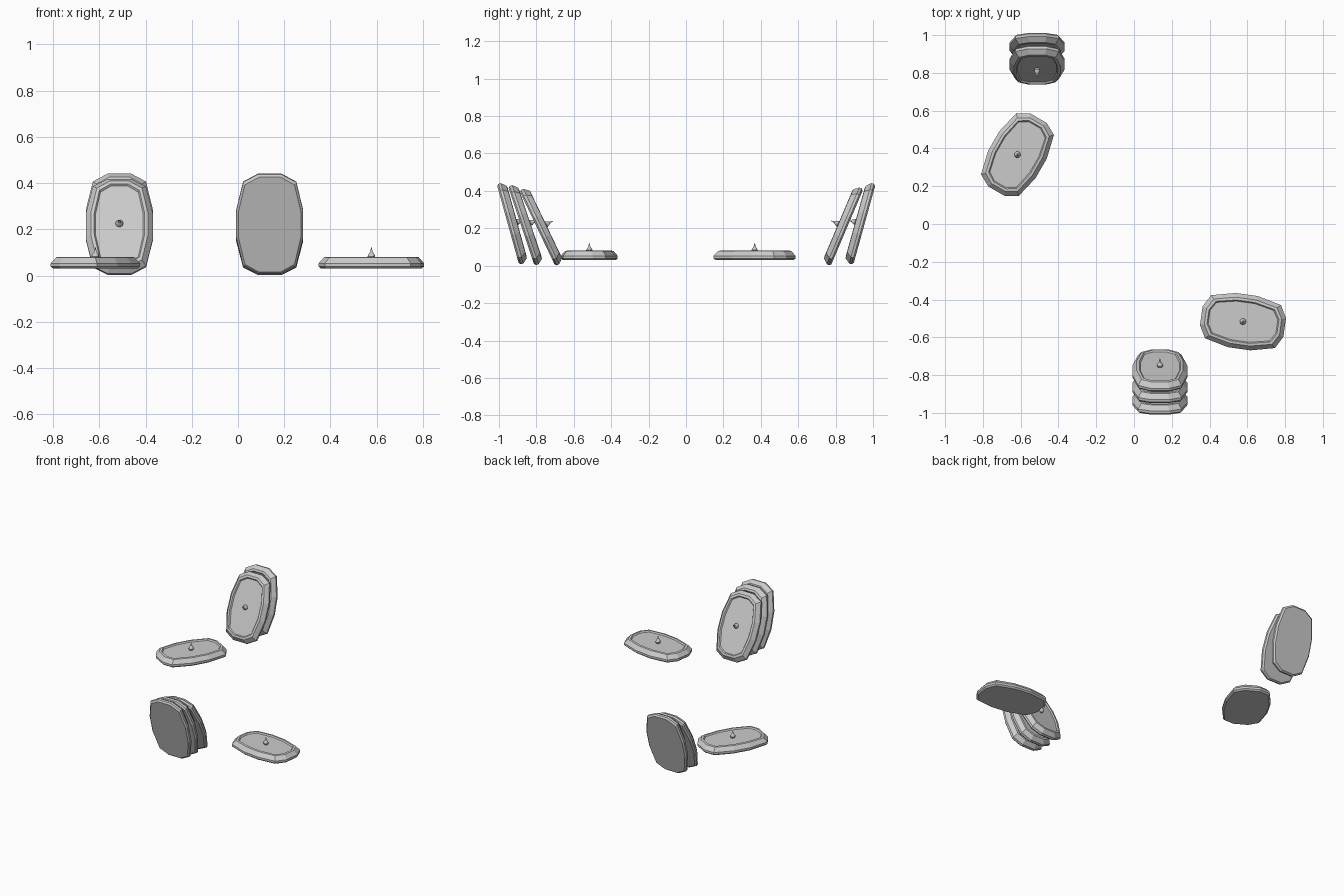
import bpy, bmesh
from math import radians, cos, sin, pi
from mathutils import Matrix

if "Cube" in bpy.data.objects:
    bpy.data.objects.remove(bpy.data.objects["Cube"])

# quarter outline of the shield: x = half width, y = half length
QUARTER = [(0.145, 0.06), (0.115, 0.187), (0.05, 0.223)]
OUTLINE = (QUARTER + [(-x, y) for x, y in reversed(QUARTER)]
           + [(-x, -y) for x, y in QUARTER]
           + [(x, -y) for x, y in reversed(QUARTER)])
# (inset, height) layers: back, edge, bevel, rim, recessed panel
LAYERS = [(0.010, -0.025), (0.0, -0.016), (0.0, -0.002),
          (0.022, 0.024), (0.036, 0.026), (0.042, 0.018)]
# (radius, height) of the centre spike
SPIKE = [(0.012, 0.016), (0.017, 0.028), (0.013, 0.037), (0.006, 0.047)]
SPIKE_TIP = 0.07


def loft(bm, rings):
    for a, b in zip(rings, rings[1:]):
        n = len(a)
        for i in range(n):
            j = (i + 1) % n
            bm.faces.new((a[i], a[j], b[j], b[i]))


def shield_mesh():
    bm = bmesh.new()
    # body
    rings = [[bm.verts.new((x * (1 - d / 0.145), y * (1 - d / 0.223), z))
              for x, y in OUTLINE] for d, z in LAYERS]
    loft(bm, rings)
    bm.faces.new(rings[0][::-1])
    bm.faces.new(rings[-1])
    # spike
    n = 10
    rings = [[bm.verts.new((r * cos(2 * pi * i / n), r * sin(2 * pi * i / n), z))
              for i in range(n)] for r, z in SPIKE]
    loft(bm, rings)
    tip = bm.verts.new((0, 0, SPIKE_TIP))
    top = rings[-1]
    for i in range(n):
        bm.faces.new((top[i], top[(i + 1) % n], tip))
    bmesh.ops.recalc_face_normals(bm, faces=bm.faces[:])
    mesh = bpy.data.meshes.new("shield")
    bm.to_mesh(mesh)
    bm.free()
    return mesh


MESH = shield_mesh()


def place(name, loc, rot):
    ob = bpy.data.objects.new(name, MESH)
    bpy.context.collection.objects.link(ob)
    ob.matrix_world = Matrix.Translation(loc) @ rot


# shields lying flat
for i, (x, y, turn) in enumerate([(0.577, -0.517, 82), (-0.617, 0.367, -30)]):
    place(f"flat_shield_{i + 1}", (x, y, 0.055), Matrix.Rotation(radians(turn), 4, 'Z'))

# leaning stacks: x, facing, then (y, z, lean) of each shield
STACKS = [("front", 0.137, 180, [(-0.928, 0.227, 15.5), (-0.857, 0.22, 18.5), (-0.772, 0.21, 25.5)]),
          ("back", -0.513, 0, [(0.93, 0.227, 15.5), (0.838, 0.214, 23)])]
for side, x, facing, items in STACKS:
    for i, (y, z, lean) in enumerate(items):
        rot = Matrix.Rotation(radians(facing), 4, 'Z') @ Matrix.Rotation(radians(90 - lean), 4, 'X')
        place(f"{side}_leaning_shield_{i + 1}", (x, y, z), rot)
